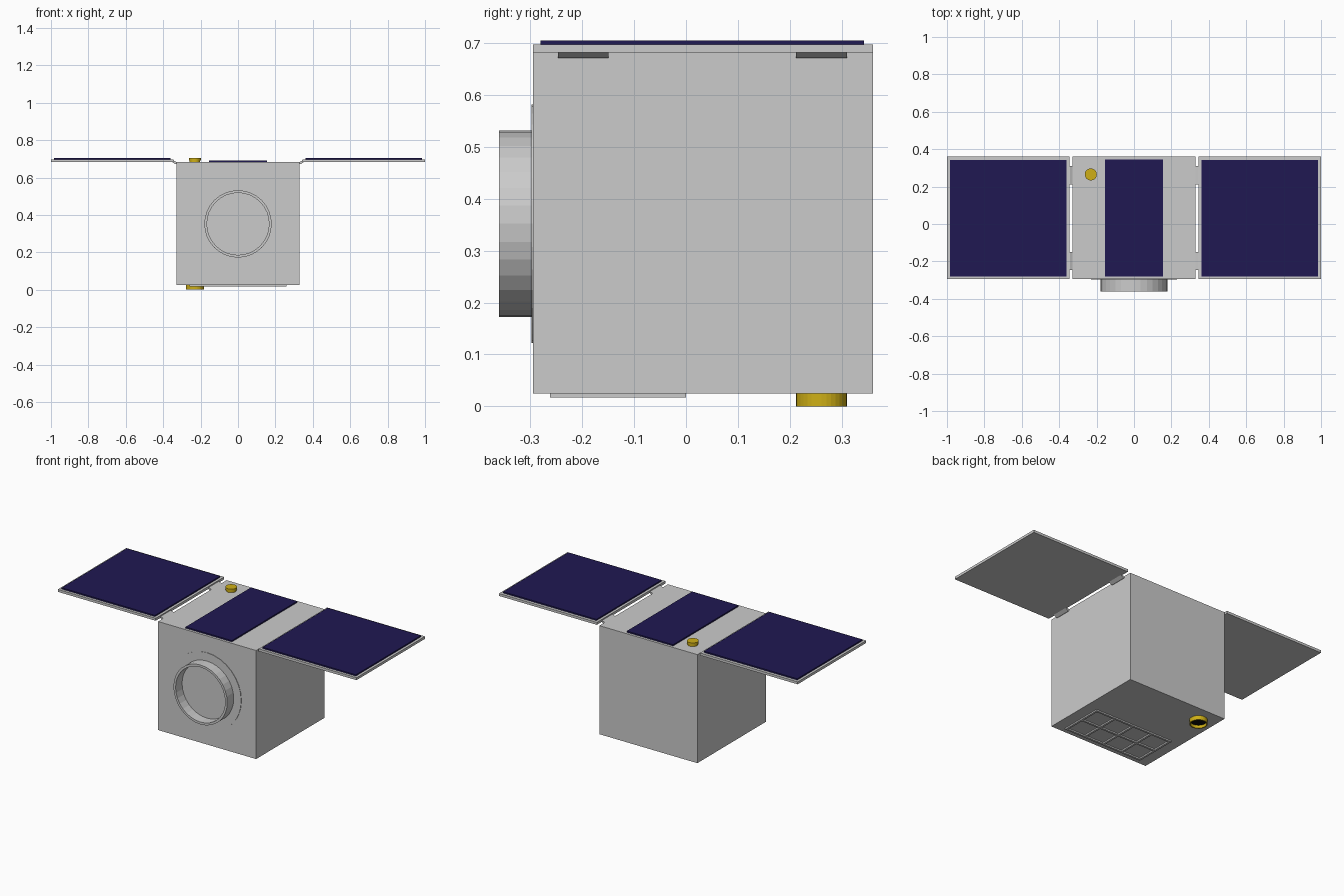
import bpy, bmesh, math
from mathutils import Matrix, Vector

if "Cube" in bpy.data.objects:
    bpy.data.objects.remove(bpy.data.objects["Cube"])


def material(name, rgb):
    m = bpy.data.materials.new(name)
    m.diffuse_color = (*rgb, 1)
    m.use_nodes = True
    m.node_tree.nodes["Principled BSDF"].inputs["Base Color"].default_value = m.diffuse_color
    return m


NAVY = material("solar_blue", (0.014, 0.009, 0.085))
GOLD = material("gold", (0.62, 0.43, 0.008))
BLACK = material("black", (0.003, 0.003, 0.003))


def finish(name, bm, mat=None):
    bmesh.ops.recalc_face_normals(bm, faces=bm.faces)
    me = bpy.data.meshes.new(name)
    bm.to_mesh(me)
    bm.free()
    ob = bpy.data.objects.new(name, me)
    bpy.context.collection.objects.link(ob)
    if mat:
        me.materials.append(mat)
    return ob


def add_box(bm, x, y, z):
    size = [b - a for a, b in (x, y, z)]
    mid = [(a + b) / 2 for a, b in (x, y, z)]
    bmesh.ops.create_cube(bm, size=1, matrix=Matrix.Translation(mid) @ Matrix.Diagonal((*size, 1)))


def box(name, x, y, z, mat=None):
    bm = bmesh.new()
    add_box(bm, x, y, z)
    return finish(name, bm, mat)


def lathe(name, profile, matrix, mat=None, sides=32):
    """Spin a closed (radius, height) outline around local z."""
    bm = bmesh.new()
    vs = [bm.verts.new((r, 0, h)) for r, h in profile]
    es = [bm.edges.new((a, b)) for a, b in zip(vs, vs[1:])]
    if profile[0][0] > 0:
        es.append(bm.edges.new((vs[-1], vs[0])))
    bmesh.ops.spin(bm, geom=vs + es, axis=(0, 0, 1), cent=(0, 0, 0),
                   angle=2 * math.pi, steps=sides, use_duplicate=False)
    bmesh.ops.remove_doubles(bm, verts=bm.verts, dist=1e-5)
    bm.transform(matrix)
    return finish(name, bm, mat)


def disc(name, r, z0, z1, matrix, mat=None):
    return lathe(name, [(0, z0), (r, z0), (r, z1), (0, z1)], matrix, mat)


# Body
BACK, FRONT, TOP, BOTTOM = 0.36, -0.295, 0.682, 0.025
box("body", (-0.328, 0.328), (FRONT, BACK), (BOTTOM, TOP))
box("top_solar_cells", (-0.155, 0.155), (-0.28, 0.345), (TOP - 0.004, 0.69), NAVY)

# Wings: panel, cells and two bent hinges per side
for side, s in (("left", -1), ("right", 1)):
    def span(a, b):
        return tuple(sorted((s * a, s * b)))
    box(side + "_panel", span(0.345, 1.0), (FRONT, BACK), (TOP, 0.697))
    box(side + "_solar_cells", span(0.36, 0.985), (-0.28, 0.343), (0.695, 0.705), NAVY)
    for i, y in enumerate((-0.198, 0.261)):
        bm = bmesh.new()
        outline = [(0.322, 0.671), (0.334, 0.671), (0.352, 0.682),
                   (0.352, 0.69), (0.343, 0.69), (0.322, 0.679)]
        f = bm.faces.new([bm.verts.new((s * x, y - 0.049, z)) for x, z in outline])
        ext = bmesh.ops.extrude_face_region(bm, geom=[f])["geom"]
        bmesh.ops.translate(bm, vec=(0, 0.098, 0),
                            verts=[v for v in ext if isinstance(v, bmesh.types.BMVert)])
        finish(f"{side}_hinge_{i + 1}", bm)

# Front docking ring on a thin flange; local z points to -y
front = Matrix.Translation((0, FRONT, 0.352)) @ Matrix.Rotation(math.pi / 2, 4, 'X')
disc("front_flange", 0.23, -0.004, 0.003, front)
lathe("front_ring", [(0.18, 0), (0.18, 0.065), (0.166, 0.065), (0.166, 0)], front)

# Top antenna knob
knob = Matrix.Translation((-0.231, 0.265, 0))
disc("antenna_base", 0.029, TOP - 0.004, 0.692, knob, GOLD)
disc("antenna_cap", 0.032, 0.691, 0.705, knob, GOLD)

# Bottom nozzle cup with dark inside
cup = Matrix.Translation((-0.23, 0.261, 0))
lathe("nozzle", [(0.049, 0.027), (0.049, 0), (0.043, 0), (0.043, 0.027)], cup, GOLD)
disc("nozzle_inside", 0.044, 0.018, 0.026, cup, BLACK)

# Bottom grid: frame bars around 4 x 2 pockets
bm = bmesh.new()
w, z = 0.006, (0.017, BOTTOM + 0.002)
x0, x1, y0, y1 = -0.26, 0.26, -0.262, 0.0
for i in range(5):
    c = x0 + w + (x1 - x0 - 2 * w) * i / 4
    add_box(bm, (c - w, c + w), (y0, y1), z)
for j in range(3):
    c = y0 + w + (y1 - y0 - 2 * w) * j / 2
    add_box(bm, (x0, x1), (c - w, c + w), z)
finish("bottom_grid", bm)
